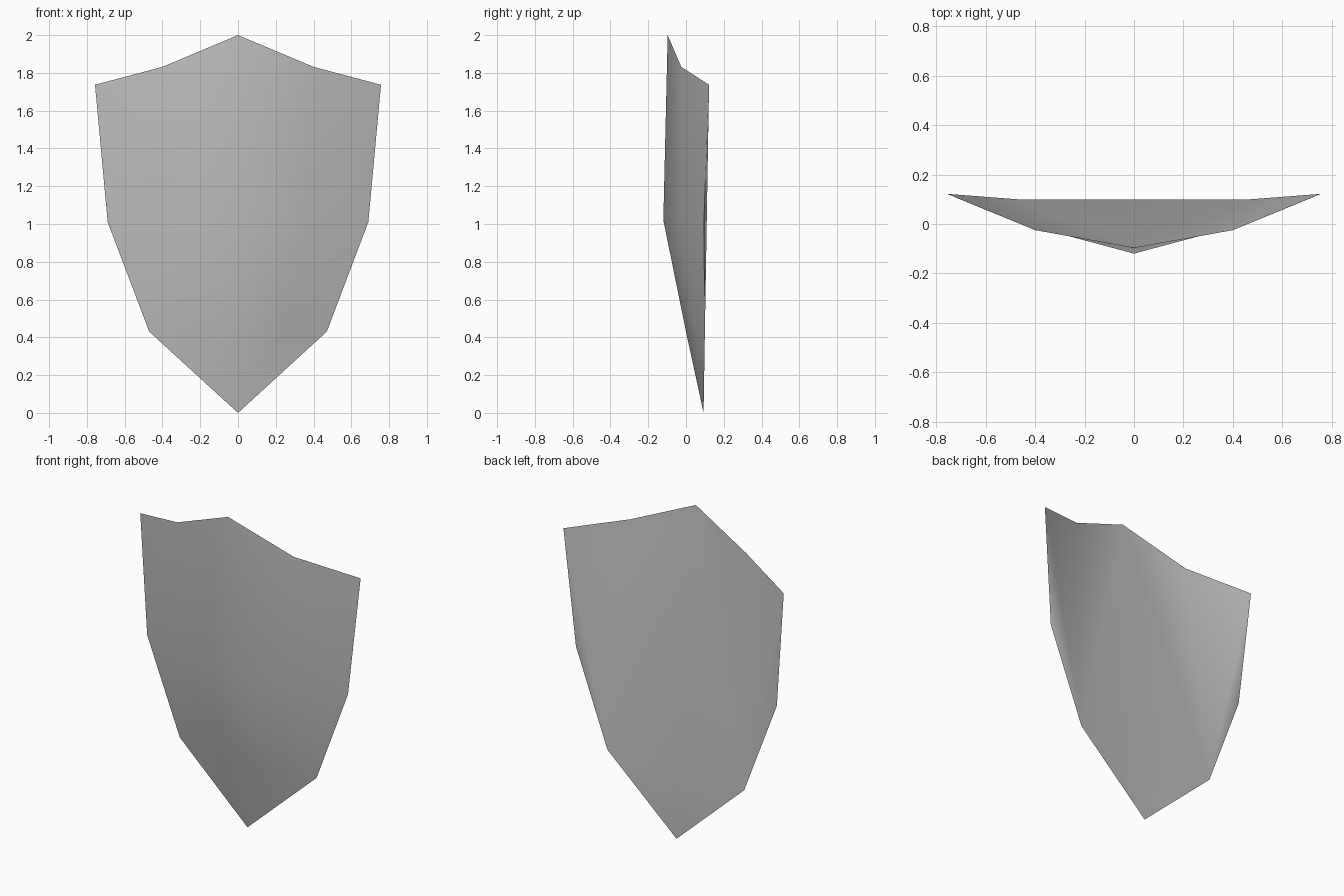
import bpy
import bmesh

cube = bpy.data.objects.get("Cube")
if cube:
    bpy.data.objects.remove(cube, do_unlink=True)

# Plain grey metal
metal = bpy.data.materials.new("grey_metal")
metal.use_nodes = True
grey = (0.53, 0.53, 0.53, 1)
metal.diffuse_color = grey
metal.node_tree.nodes["Principled BSDF"].inputs["Base Color"].default_value = grey

# Half cross-sections of the bowed front, from the centre ridge to the rim
rows = [
    [(0, -0.097, 2.0), (0.4, -0.025, 1.832), (0.757, 0.122, 1.737)],
    [(0, -0.12, 1.02), (0.365, -0.022, 1.02), (0.69, 0.094, 1.01)],
    [(0, 0.0, 0.43), (0.24, 0.048, 0.43), (0.47, 0.1, 0.43)],
]

bm = bmesh.new()
grid = [[bm.verts.new(p) for p in row] for row in rows]
tip = bm.verts.new((0, 0.093, 0))
for upper, lower in zip(grid, grid[1:]):
    for i in range(2):
        bm.faces.new((upper[i], lower[i], lower[i + 1], upper[i + 1]))
for i in range(2):
    bm.faces.new((grid[-1][i], tip, grid[-1][i + 1]))

# Flatter back: triangles meeting at the lower rim corner
apex, shoulder, corner = grid[0]
side, low = grid[1][2], grid[2][2]
back_centre = bm.verts.new((0, 0.1, 0.43))
ring = [side, corner, shoulder, apex, back_centre, tip]
for a, b in zip(ring, ring[1:]):
    bm.faces.new((low, a, b))

# Mirror the half and close it into one solid
bmesh.ops.mirror(bm, geom=bm.verts[:] + bm.edges[:] + bm.faces[:],
                 axis='X', merge_dist=0.001)
bmesh.ops.recalc_face_normals(bm, faces=bm.faces)

# Smooth faces with a sharp rim
for f in bm.faces:
    f.smooth = True
for e in bm.edges:
    e.smooth = e.calc_face_angle(0) < 1.0

mesh = bpy.data.meshes.new("shield_plate")
bm.to_mesh(mesh)
bm.free()
mesh.materials.append(metal)
shield = bpy.data.objects.new("shield_plate", mesh)
bpy.context.collection.objects.link(shield)
